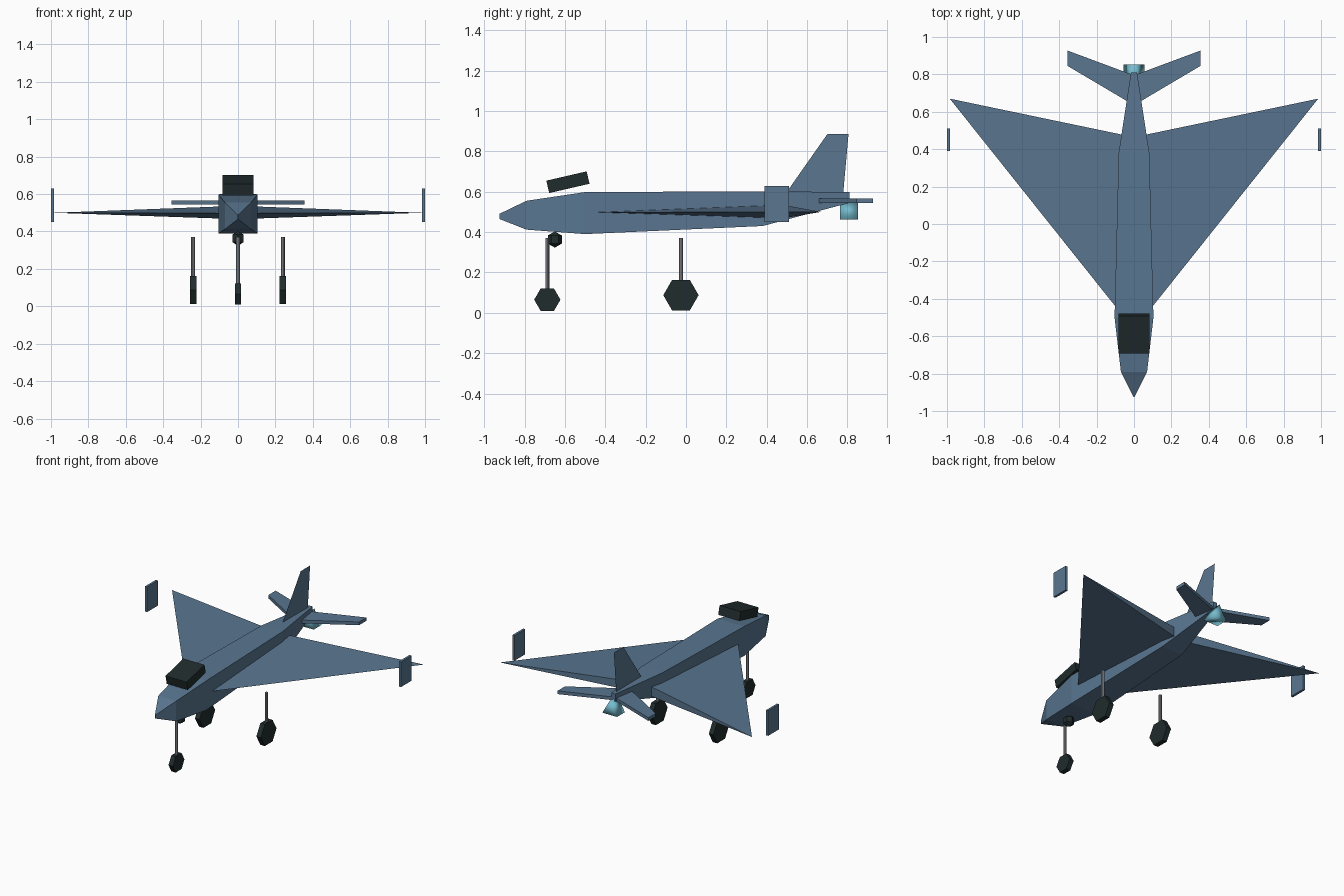
import bpy, bmesh, math
from mathutils import Matrix, Vector

cube = bpy.data.objects.get("Cube")
if cube:
    bpy.data.objects.remove(cube, do_unlink=True)


def material(name, colour):
    m = bpy.data.materials.new(name)
    m.use_nodes = True
    m.diffuse_color = (*colour, 1)
    m.node_tree.nodes["Principled BSDF"].inputs["Base Color"].default_value = (*colour, 1)
    return m


BLUE = material("slate blue", (0.10, 0.18, 0.28))
DARK = material("near black", (0.015, 0.025, 0.026))
CYAN = material("pale cyan", (0.18, 0.50, 0.62))
GREY = material("metal grey", (0.28, 0.29, 0.31))


def finish(name, bm, mat, smooth=False):
    bmesh.ops.recalc_face_normals(bm, faces=bm.faces[:])
    mesh = bpy.data.meshes.new(name)
    bm.to_mesh(mesh)
    bm.free()
    mesh.materials.append(mat)
    for p in mesh.polygons:
        p.use_smooth = smooth
    ob = bpy.data.objects.new(name, mesh)
    bpy.context.scene.collection.objects.link(ob)
    return ob


def box(name, centre, size, mat, tilt=0):
    bm = bmesh.new()
    bmesh.ops.create_cube(bm, size=1, matrix=Matrix.Translation(centre)
                          @ Matrix.Rotation(tilt, 4, 'X') @ Matrix.Diagonal((*size, 1)))
    return finish(name, bm, mat)


def cylinder(name, centre, radius, length, sides, mat, rot=Matrix(), smooth=False):
    bm = bmesh.new()
    bmesh.ops.create_cone(bm, cap_ends=True, segments=sides, radius1=radius, radius2=radius,
                          depth=length, matrix=Matrix.Translation(centre) @ rot)
    return finish(name, bm, mat, smooth)


def hull(name, points, mat):
    bm = bmesh.new()
    for p in points:
        bm.verts.new(p)
    bmesh.ops.convex_hull(bm, input=bm.verts[:])
    bmesh.ops.dissolve_limit(bm, angle_limit=0.01, verts=bm.verts[:], edges=bm.edges[:])
    return finish(name, bm, mat)


# Fuselage: rectangular sections along y (y, half width, bottom, top)
sections = [(-0.925, 0.002, 0.465, 0.49), (-0.79, 0.07, 0.412, 0.555), (-0.5, 0.104, 0.39, 0.598),
            (0.38, 0.082, 0.43, 0.602), (0.81, 0.016, 0.545, 0.598)]
bm = bmesh.new()
rings = [[bm.verts.new((sx * w, y, z)) for sx, z in ((-1, lo), (1, lo), (1, hi), (-1, hi))]
         for y, w, lo, hi in sections]
for a, b in zip(rings, rings[1:]):
    for i in range(4):
        j = (i + 1) % 4
        bm.faces.new((a[i], a[j], b[j], b[i]))
bm.faces.new(rings[0])
bm.faces.new(rings[-1])
finish("fuselage", bm, BLUE)

# Tail fin: a thin sheet
bm = bmesh.new()
bm.faces.new([bm.verts.new((0, y, z)) for y, z in
              ((0.50, 0.60), (0.70, 0.885), (0.805, 0.885), (0.775, 0.55))])
finish("tail_fin", bm, BLUE)

# Canopy, nose sensor and exhaust
box("canopy", (0, -0.585, 0.647), (0.165, 0.205, 0.063), DARK, math.radians(13))
bm = bmesh.new()
bmesh.ops.create_uvsphere(bm, u_segments=6, v_segments=3, radius=0.04,
                          matrix=Matrix.Translation((0, -0.65, 0.363)))
finish("nose_sensor", bm, DARK)
cylinder("exhaust", (0.0, 0.808, 0.496), 0.066, 0.088, 3, CYAN,
         Matrix.Rotation(math.radians(90), 4, 'X') @ Matrix.Rotation(math.radians(0), 4, 'Z'), True)

# Wheels lie across x with a corner pointing up
across = Matrix.Rotation(math.radians(90), 4, 'Y')


def gear(name, x, y, radius, width):
    cylinder(name + "_wheel", (x, y, radius), radius, width, 6, DARK, across)
    cylinder(name + "_strut", (x, y, (radius + 0.37) / 2), 0.01, 0.37 - radius, 8, GREY)


gear("nose", 0, -0.687, 0.065, 0.034)

# Paired parts
for side, s in (("left", 1), ("right", -1)):
    hull(side + "_wing", [(s * 0.06, -0.49, 0.498), (s * 0.06, 0.477, 0.535),
                          (s * 0.06, 0.477, 0.468), (s * 0.985, 0.67, 0.5)], BLUE)
    hull(side + "_tailplane", [(s * x, y, z) for z in (0.543, 0.566) for x, y in
                               ((0, 0.635), (0.355, 0.845), (0.355, 0.927), (0, 0.795))], BLUE)
    box(side + "_wingtip_plate", (s * 0.992, 0.45, 0.54), (0.016, 0.12, 0.178), BLUE)
    gear(side + "_main", s * 0.24, -0.025, 0.0875, 0.035)
